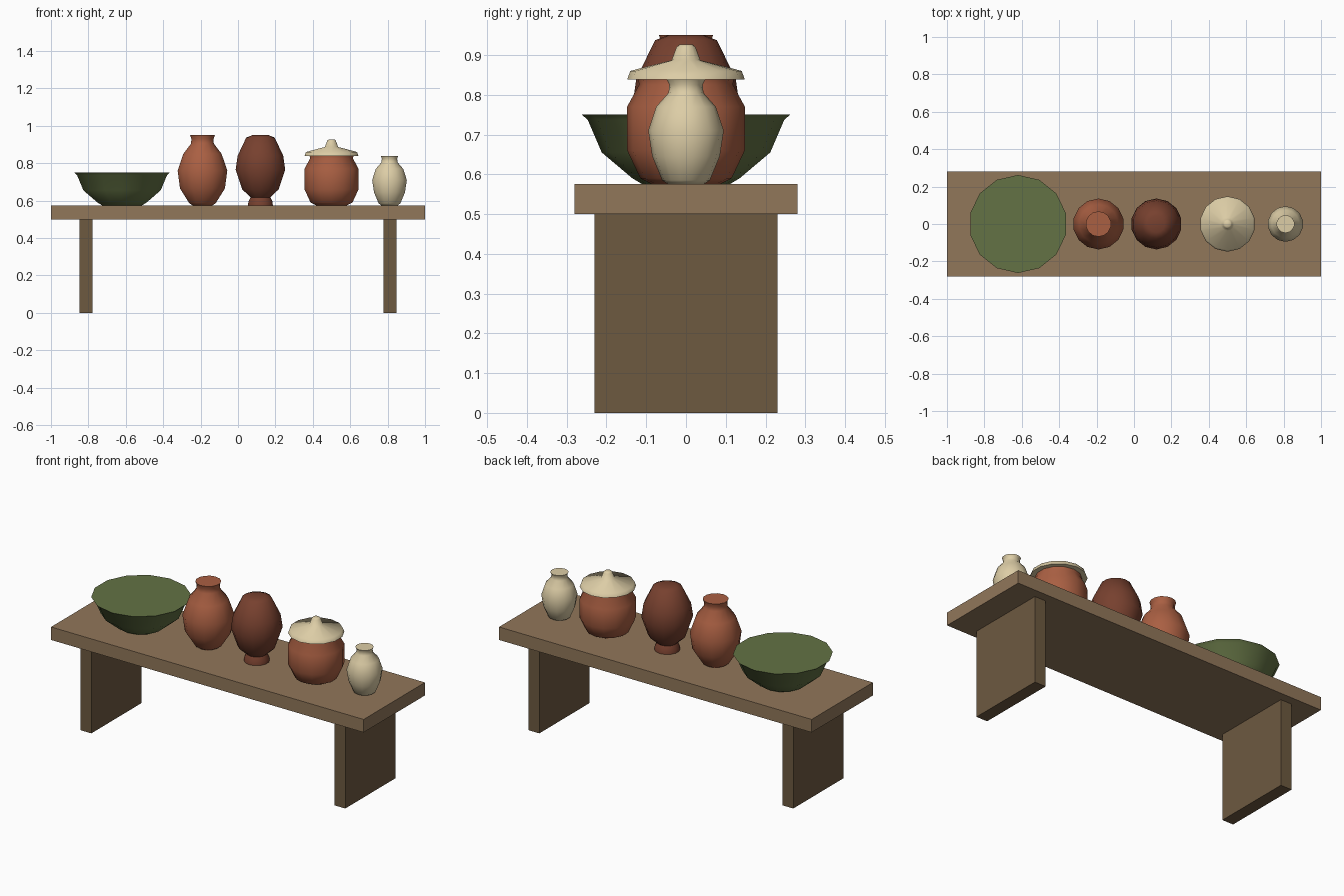
import bpy, bmesh, math

if "Cube" in bpy.data.objects:
    bpy.data.objects.remove(bpy.data.objects["Cube"])

TOP = 0.575   # bench surface height
SIDES = 14


def material(name, rgb):
    m = bpy.data.materials.new(name)
    m.diffuse_color = (*rgb, 1)
    m.use_nodes = True
    m.node_tree.nodes["Principled BSDF"].inputs["Base Color"].default_value = m.diffuse_color
    return m


wood = material("wood", (0.283, 0.184, 0.102))
dark_wood = material("dark_wood", (0.153, 0.10, 0.051))
green = material("green_glaze", (0.125, 0.168, 0.058))
terracotta = material("terracotta", (0.40, 0.115, 0.055))
brown = material("brown_clay", (0.185, 0.052, 0.028))
cream = material("cream_glaze", (0.72, 0.61, 0.38))


def finish(name, bm, mat):
    bmesh.ops.recalc_face_normals(bm, faces=bm.faces)
    me = bpy.data.meshes.new(name)
    bm.to_mesh(me)
    bm.free()
    ob = bpy.data.objects.new(name, me)
    bpy.context.collection.objects.link(ob)
    me.materials.append(mat)
    return ob


def box(name, centre, size, mat):
    bm = bmesh.new()
    bmesh.ops.create_cube(bm, size=1)
    bmesh.ops.scale(bm, vec=size, verts=bm.verts)
    bmesh.ops.translate(bm, vec=centre, verts=bm.verts)
    return finish(name, bm, mat)


def turned(name, x, profile, mat):
    """Turn (radius, height above bench) points into a capped solid."""
    bm = bmesh.new()
    rings = []
    for r, z in profile:
        ring = []
        for i in range(SIDES):
            a = math.pi / 2 + 2 * math.pi * i / SIDES
            ring.append(bm.verts.new((x + r * math.cos(a), r * math.sin(a), TOP + z)))
        rings.append(ring)
    for lo, hi in zip(rings, rings[1:]):
        for i in range(SIDES):
            j = (i + 1) % SIDES
            bm.faces.new((lo[i], lo[j], hi[j], hi[i]))
    bm.faces.new(rings[0][::-1])
    bm.faces.new(rings[-1])
    ob = finish(name, bm, mat)
    bpy.ops.object.select_all(action='DESELECT')
    ob.select_set(True)
    bpy.context.view_layer.objects.active = ob
    bpy.ops.object.shade_smooth_by_angle(angle=math.radians(62))
    return ob


# bench
box("bench_top", (0, 0, 0.5375), (2, 0.56, 0.075), wood)
for side, sx in (("left", -1), ("right", 1)):
    box(side + "_leg", (sx * 0.8125, 0, 0.25), (0.07, 0.46, 0.5), dark_wood)

# wide bowl
turned("bowl", -0.62, [(0.11, 0.0), (0.135, 0.015), (0.212, 0.08),
                       (0.247, 0.162), (0.262, 0.175)], green)

# tall vase with a short neck
turned("tall_vase", -0.19, [(0.055, 0.0), (0.073, 0.012), (0.123, 0.09), (0.136, 0.185),
                            (0.105, 0.275), (0.062, 0.33), (0.061, 0.355),
                            (0.068, 0.375)], terracotta)

# domed jar on a small foot
turned("domed_jar", 0.12, [(0.068, 0.0), (0.066, 0.02), (0.054, 0.043), (0.1, 0.085),
                           (0.136, 0.19), (0.125, 0.265), (0.078, 0.362),
                           (0.045, 0.375)], brown)

# lidded pot
turned("pot_body", 0.5, [(0.085, 0.0), (0.115, 0.015), (0.148, 0.085),
                         (0.148, 0.195), (0.118, 0.25), (0.12, 0.265)], terracotta)
turned("pot_lid", 0.5, [(0.148, 0.263), (0.14, 0.285), (0.036, 0.312),
                        (0.024, 0.345), (0.016, 0.352)], cream)

# small vase
turned("small_vase", 0.81, [(0.045, 0.0), (0.06, 0.01), (0.085, 0.07), (0.095, 0.135),
                            (0.075, 0.195), (0.044, 0.23), (0.042, 0.25), (0.048, 0.263)], cream)
